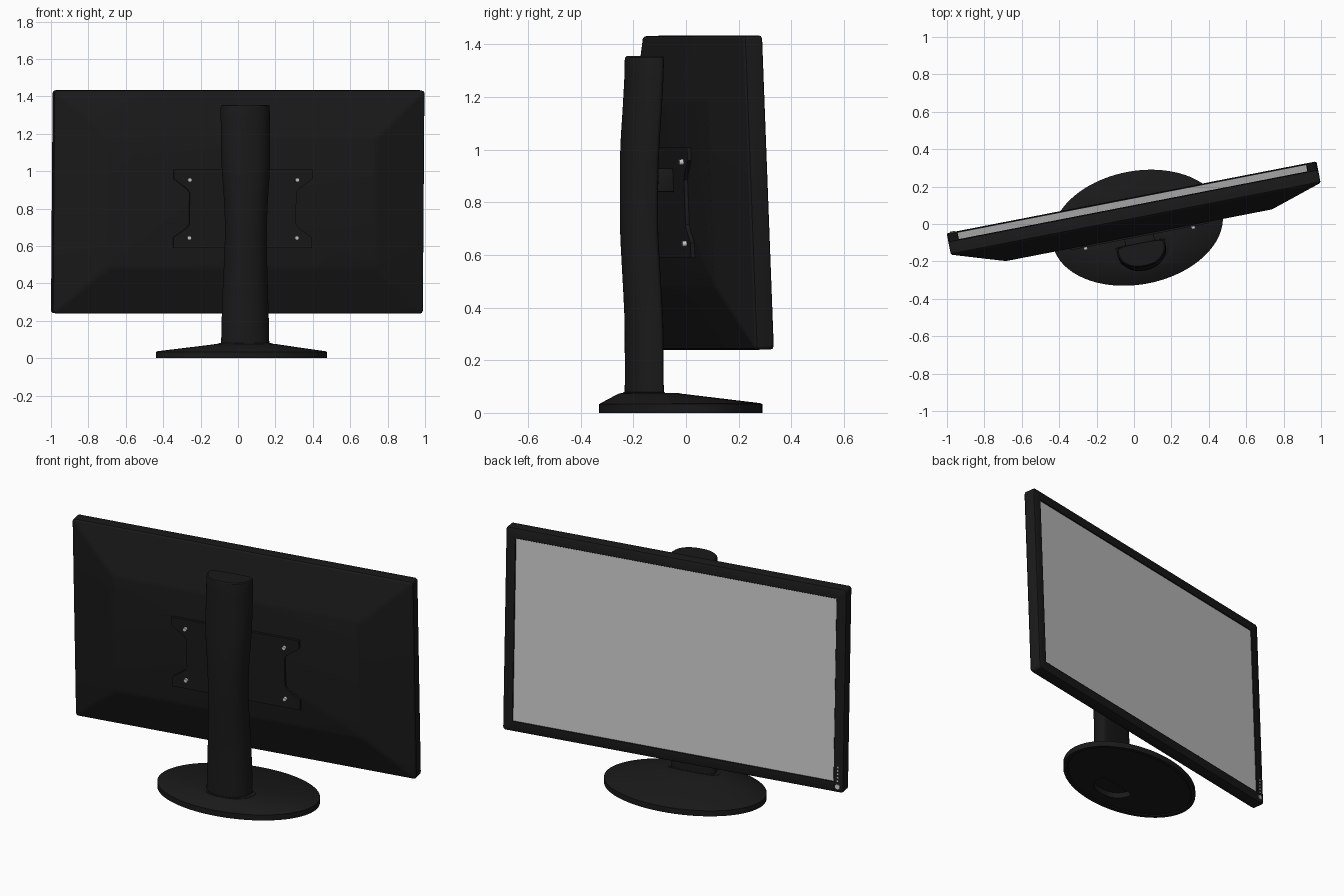
import bpy, bmesh
from math import sin, cos, pi, radians
from mathutils import Matrix

if "Cube" in bpy.data.objects:
    bpy.data.objects.remove(bpy.data.objects["Cube"])

TURN = Matrix.Rotation(radians(11), 4, 'Z')
PANEL = TURN @ Matrix.Translation((0.0145, 0.12, 0.8375)) @ Matrix.Rotation(radians(2.2), 4, 'X')

black = bpy.data.materials.new("black_plastic")
black.diffuse_color = (0.01, 0.01, 0.01, 1)
black.use_nodes = True
black.node_tree.nodes["Principled BSDF"].inputs["Base Color"].default_value = black.diffuse_color


def finish(name, bm, matrix, mat=black):
    bmesh.ops.recalc_face_normals(bm, faces=bm.faces)
    bm.transform(matrix)
    mesh = bpy.data.meshes.new(name)
    bm.to_mesh(mesh)
    bm.free()
    if mat:
        mesh.materials.append(mat)
    ob = bpy.data.objects.new(name, mesh)
    bpy.context.collection.objects.link(ob)
    bpy.ops.object.select_all(action='DESELECT')
    ob.select_set(True)
    bpy.context.view_layer.objects.active = ob
    bpy.ops.object.shade_smooth_by_angle(angle=radians(25))
    return ob


def loft(name, rings, matrix, mat=black):
    """Skin a list of equal-length rings and cap both ends."""
    bm = bmesh.new()
    loops = [[bm.verts.new(p) for p in ring] for ring in rings]
    n = len(loops[0])
    for a, b in zip(loops, loops[1:]):
        for i in range(n):
            j = (i + 1) % n
            bm.faces.new((a[i], a[j], b[j], b[i]))
    bm.faces.new(loops[0])
    bm.faces.new(loops[-1])
    return finish(name, bm, matrix, mat)


def box(name, size, centre, matrix, mat=black, bevel=0.004):
    bm = bmesh.new()
    bmesh.ops.create_cube(bm, size=1, matrix=Matrix.Translation(centre) @ Matrix.Diagonal((*size, 1)))
    if bevel:
        bmesh.ops.bevel(bm, geom=bm.edges[:], offset=bevel, segments=2, affect='EDGES', profile=0.5)
    return finish(name, bm, matrix, mat)


def disc(name, radius, depth, centre, mat=None):
    """Short cylinder whose axis is the panel normal."""
    bm = bmesh.new()
    bmesh.ops.create_cone(bm, cap_ends=True, segments=20, radius1=radius, radius2=radius, depth=depth,
                          matrix=Matrix.Translation(centre) @ Matrix.Rotation(pi / 2, 4, 'X'))
    return finish(name, bm, PANEL, mat)


def rounded_rect(w, h, y, r=0.015, dz=0.0):
    """Ring in the panel plane, half sizes w and h."""
    pts = []
    for k, (sx, sz) in enumerate(((1, 1), (-1, 1), (-1, -1), (1, -1))):
        for s in range(5):
            a = k * pi / 2 + s * pi / 8
            pts.append((sx * (w - r) + r * cos(a), y, dz + sz * (h - r) + r * sin(a)))
    return pts


N = 96
ANGLES = [2 * pi * i / N for i in range(N)]


def ellipse(a, b, cy, z):
    return [(0.014 + a * cos(t), cy + b * sin(t), z) for t in ANGLES]


def d_shape(hw, shift, z, k=1.0):
    """D cross-section: nearly flat towards the panel, rounded behind."""
    pts = []
    for t in ANGLES:
        c, s = cos(t), sin(t)
        front = s > 0
        u = hw * k * (1 if c > 0 else -1) * abs(c) ** (0.5 if front else 0.85)
        v = 0.03 * k * s ** 0.5 if front else 0.1 * k * s
        pts.append((0.013 + u, -0.135 + shift + v, z))
    return pts


# Foot: oval plate, sloped up to a plateau, hollowed underneath
loft("base", [
    d_shape(0.13, 0, 0.04), d_shape(0.13, 0, 0.006),
    ellipse(0.435, 0.277, -0.023, 0.006), ellipse(0.44, 0.282, -0.023, 0),
    ellipse(0.462, 0.303, -0.023, 0), ellipse(0.462, 0.303, -0.023, 0.033),
    ellipse(0.455, 0.296, -0.024, 0.037), ellipse(0.18, 0.117, -0.142, 0.073),
    ellipse(0.17, 0.108, -0.142, 0.075)], TURN)

# Raised collar around the column foot
loft("column_collar", [d_shape(0.142, 0, 0.06, 1.05), d_shape(0.142, 0, 0.077, 1.05),
                       d_shape(0.138, 0, 0.08, 1.03)], TURN)

# Column with a narrowed, slightly set-back waist
sections = [(0.06, 0.13, 0), (0.2, 0.127, 0), (0.35, 0.122, -0.001), (0.45, 0.118, -0.006),
            (0.57, 0.114, -0.013), (0.66, 0.112, -0.018), (0.74, 0.113, -0.02), (0.85, 0.118, -0.02),
            (0.96, 0.126, -0.019), (1.05, 0.131, -0.015), (1.17, 0.132, -0.007),
            (1.28, 0.132, -0.001), (1.34, 0.132, 0)]
rings = [d_shape(hw, sh, z) for z, hw, sh in sections]
rings += [d_shape(0.132, 0, 1.35, 0.98), d_shape(0.132, 0, 1.355, 0.93)]
loft("column", rings, TURN)

# Panel housing: recessed display opening, bezel, rim and tapered back
W, H = 1.007, 0.596
loft("panel_housing", [
    rounded_rect(W - 0.058, H - 0.06, -0.014, 0.002), rounded_rect(W - 0.058, H - 0.06, -0.002, 0.002),
    rounded_rect(W - 0.056, H - 0.058, 0, 0.003),
    rounded_rect(W - 0.008, H - 0.008, 0, 0.012), rounded_rect(W - 0.002, H - 0.002, -0.003),
    rounded_rect(W, H, -0.009), rounded_rect(W, H, -0.066), rounded_rect(W - 0.006, H - 0.006, -0.074),
    rounded_rect(0.745, 0.362, -0.165, 0.03), rounded_rect(0.725, 0.342, -0.171, 0.03)], PANEL)

# Display surface
box("screen", (2 * W - 0.116, 0.008, 2 * H - 0.12), (0, -0.01, 0), PANEL, None, 0)

# Mounting plate with a notch on each side
half = [(0.377, 0.1775), (0.377, 0.128), (0.305, 0.075), (0.29, 0.055),
        (0.29, -0.115), (0.305, -0.135), (0.377, -0.185), (0.377, -0.2425)]
outline = half + [(-x, z) for x, z in reversed(half)]
loft("mount_plate", [[(x, y, z) for x, z in outline] for y in (-0.165, -0.186)], PANEL)

# Screws
for x in (-0.293, 0.293):
    for z in (0.1225, -0.1875):
        disc("mount_screw", 0.011, 0.02, (x, -0.192, z))

# Tilt hinge between column and plate
box("hinge_block", (0.16, 0.09, 0.09), (0.013, -0.1, 0.885), TURN)

# Power button and small control buttons
disc("power_button", 0.014, 0.008, (-W + 0.032, 0.001, -H + 0.034))
for i in range(5):
    disc("control_button", 0.005, 0.006, (-W + 0.032, 0.001, -H + 0.068 + 0.02 * i))
